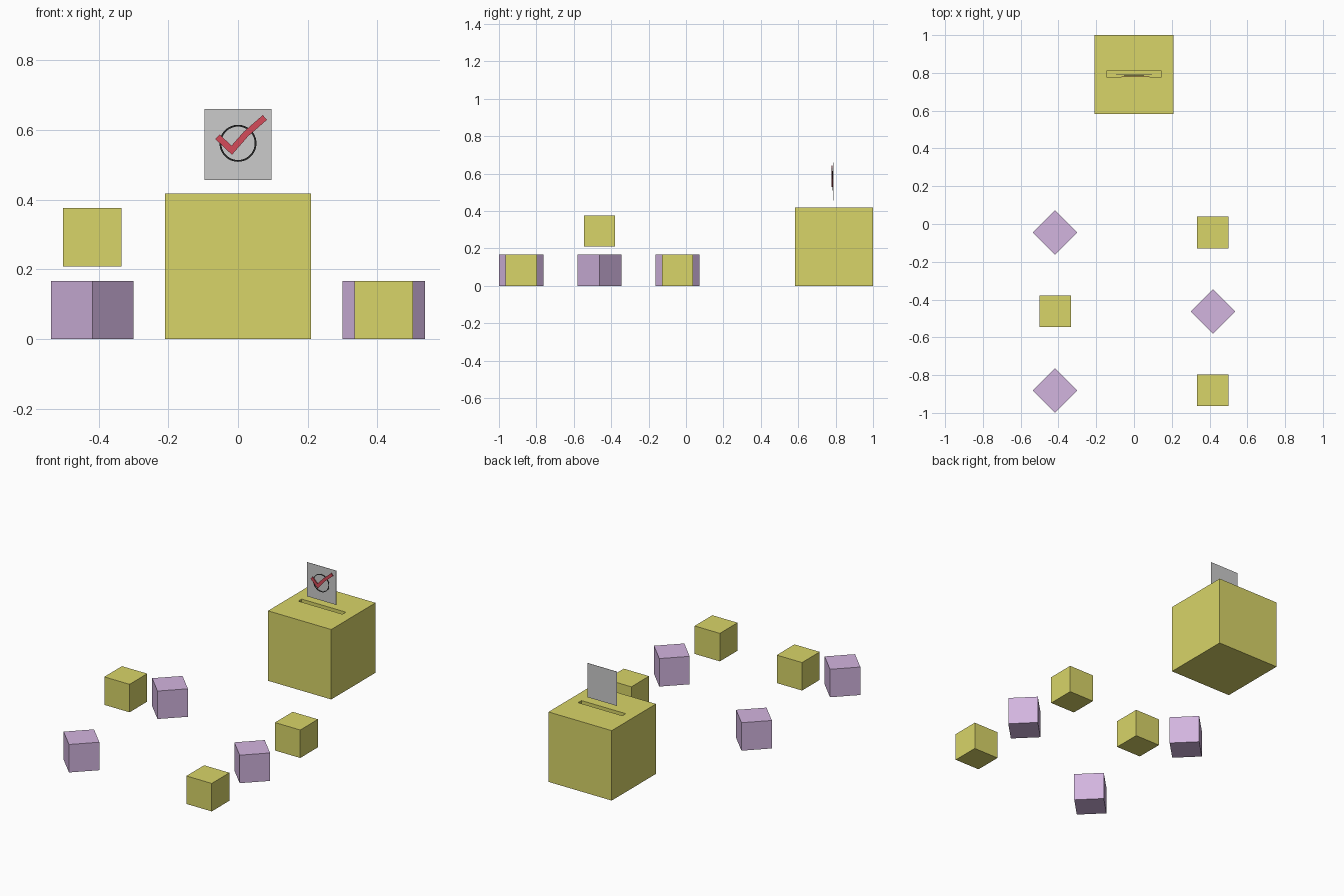
import bpy, bmesh, math
from mathutils import Vector

if "Cube" in bpy.data.objects:
    bpy.data.objects.remove(bpy.data.objects["Cube"])

S = 0.418          # ballot box size, also the spacing of the small cubes
C = 0.4 * S        # small cube size
BOX_Y = 1 - S / 2


def material(name, rgb):
    m = bpy.data.materials.new(name)
    m.diffuse_color = (*rgb, 1)
    m.use_nodes = True
    m.node_tree.nodes["Principled BSDF"].inputs["Base Color"].default_value = m.diffuse_color
    return m


YELLOW = material("olive_yellow", (0.69, 0.66, 0.14))
PURPLE = material("purple", (0.65, 0.46, 0.74))
RED = material("red", (0.66, 0.07, 0.10))
BLACK = material("black", (0.02, 0.02, 0.02))


def finish(name, bm, mat=None, loc=(0, 0, 0), turn=0):
    bmesh.ops.recalc_face_normals(bm, faces=bm.faces)
    me = bpy.data.meshes.new(name)
    bm.to_mesh(me)
    bm.free()
    ob = bpy.data.objects.new(name, me)
    bpy.context.collection.objects.link(ob)
    ob.location = loc
    ob.rotation_euler.z = turn
    if mat:
        me.materials.append(mat)
    return ob


def block(name, size, loc, mat=None, turn=0):
    bm = bmesh.new()
    bmesh.ops.create_cube(bm, size=1)
    bmesh.ops.scale(bm, vec=size, verts=bm.verts)
    return finish(name, bm, mat, loc, turn)


# Ballot box: the top face is inset to a slot outline and pushed down
bm = bmesh.new()
bmesh.ops.create_cube(bm, size=S)
top = max(bm.faces, key=lambda f: f.calc_center_median().z)
bmesh.ops.inset_individual(bm, faces=[top], thickness=0.05)
for v in top.verts:
    v.co.x = math.copysign(0.146, v.co.x)
    v.co.y = math.copysign(0.016, v.co.y) + 0.003
floor = bmesh.ops.extrude_discrete_faces(bm, faces=[top])["faces"][0]
bmesh.ops.translate(bm, vec=(0, 0, -0.02), verts=floor.verts)
finish("ballot_box", bm, YELLOW, (0, BOX_Y, S / 2))

# Ballot paper hovering above the slot
block("ballot_paper", (0.193, 0.002, 0.204), (0, 0.790, 0.558))

# Circle printed on the paper: flat ring
bm = bmesh.new()
N = 48
rings = []
for r, y in ((0.053, -0.001), (0.053, 0.001), (0.048, 0.001), (0.048, -0.001)):
    rings.append([bm.verts.new((r * math.cos(2 * math.pi * i / N), y,
                                r * math.sin(2 * math.pi * i / N))) for i in range(N)])
for k in range(4):
    a, b = rings[k], rings[(k + 1) % 4]
    for i in range(N):
        j = (i + 1) % N
        bm.faces.new((a[i], a[j], b[j], b[i]))
finish("ballot_circle", bm, BLACK, (0, 0.785, 0.562))

# Check mark: a centre line thickened to both sides with mitred corners
path = [Vector(p) for p in ((-0.059, 0.581), (-0.018, 0.542), (0.023, 0.589), (0.077, 0.636))]
H = 0.009
dirs = [(b - a).normalized() for a, b in zip(path, path[1:])]
left, right = [], []
for i, p in enumerate(path):
    d0, d1 = dirs[max(i - 1, 0)], dirs[min(i, len(dirs) - 1)]
    n0, n1 = Vector((-d0.y, d0.x)), Vector((-d1.y, d1.x))
    m = (n0 + n1).normalized()
    m *= H / m.dot(n0)
    left.append(p + m)
    right.append(p - m)
bm = bmesh.new()
lv, rv = [[bm.verts.new((p.x, 0.777, p.y)) for p in side] for side in (left, right)]
faces = [bm.faces.new((lv[i], lv[i + 1], rv[i + 1], rv[i])) for i in range(len(path) - 1)]
ext = bmesh.ops.extrude_face_region(bm, geom=faces, use_keep_orig=True)
bmesh.ops.translate(bm, vec=(0, 0.005, 0),
                    verts=[g for g in ext["geom"] if isinstance(g, bmesh.types.BMVert)])
finish("check_mark", bm, RED)

# Two columns of small cubes, alternating straight yellow and turned purple
for col, x in enumerate((-S, S)):
    for row in range(3):
        purple = (row + col) % 2 == 0
        lifted = col == 0 and row == 1
        z = C / 2 + (S / 2 if lifted else 0)
        block(f"{'purple' if purple else 'yellow'}_cube_{col}_{row}", (C, C, C),
              (x, BOX_Y - (row + 2) * S, z), PURPLE if purple else YELLOW,
              math.pi / 4 if purple else 0)
